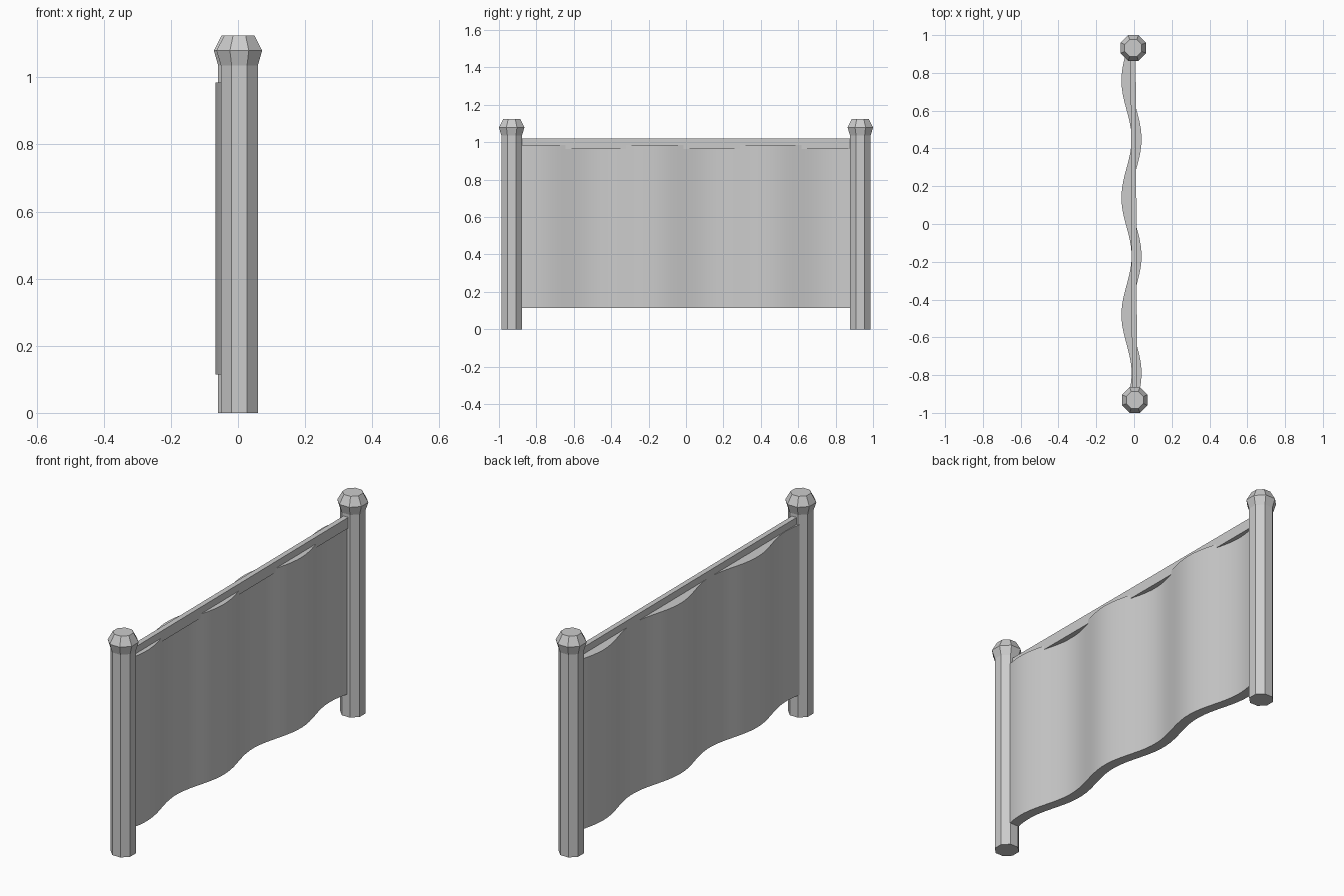
import bpy, bmesh, math

if "Cube" in bpy.data.objects:
    bpy.data.objects.remove(bpy.data.objects["Cube"])

POST_Y = 0.932
LEAN = -0.0043  # slight skew of the whole panel in plan


def new_object(name, bm):
    bmesh.ops.recalc_face_normals(bm, faces=bm.faces)
    mesh = bpy.data.meshes.new(name)
    bm.to_mesh(mesh)
    bm.free()
    obj = bpy.data.objects.new(name, mesh)
    bpy.context.collection.objects.link(obj)
    return obj


def loft(name, rings):
    """Skin equal-length rings of points and cap both ends."""
    bm = bmesh.new()
    loops = [[bm.verts.new(p) for p in ring] for ring in rings]
    n = len(loops[0])
    for a, b in zip(loops, loops[1:]):
        for i in range(n):
            j = (i + 1) % n
            bm.faces.new((a[i], a[j], b[j], b[i]))
    bm.faces.new(loops[0])
    bm.faces.new(loops[-1])
    return new_object(name, bm)


def section(x0, x1, y, z0, z1):
    return [(x0, y, z0), (x1, y, z0), (x1, y, z1), (x0, y, z1)]


# Octagonal posts with flared, chamfered caps (apothem, height)
profile = [(0.055, 0), (0.055, 1.035), (0.068, 1.08), (0.045, 1.125)]
for name, y in (("front_post", -POST_Y), ("back_post", POST_Y)):
    rings = []
    for apothem, z in profile:
        r = apothem / math.cos(math.pi / 8)
        angles = [math.pi / 8 + k * math.pi / 4 for k in range(8)]
        rings.append([(LEAN * y + r * math.cos(a), y + r * math.sin(a), z)
                      for a in angles])
    loft(name, rings)

# Straight top rail
loft("top_rail", [section(LEAN * y - 0.0145, LEAN * y + 0.0125, y, 0.965, 1.02)
                  for y in (-0.92, 0.92)])

# Wavy hanging cloth
rings = []
for i in range(49):
    y = -0.92 + 1.84 * i / 48
    x = -0.0135 - 0.027 * math.cos(2 * math.pi * (y - 0.14) / 0.62)
    rings.append(section(x - 0.0265, x + 0.0265, y, 0.115, 0.985))
cloth = loft("cloth_panel", rings)
bpy.context.view_layer.objects.active = cloth
cloth.select_set(True)
bpy.ops.object.shade_smooth_by_angle(angle=math.radians(30))
